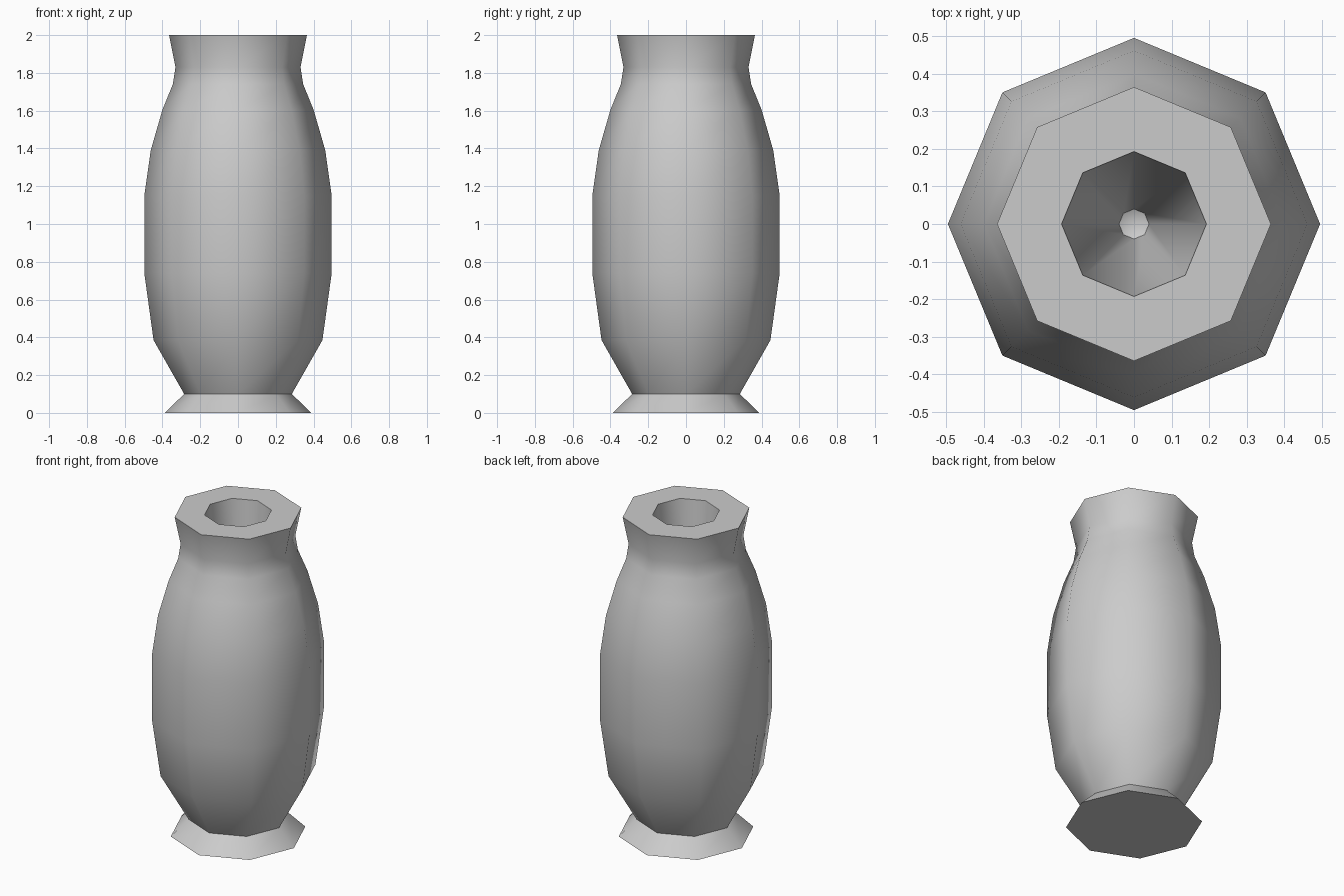
import bpy, bmesh, math

cube = bpy.data.objects.get("Cube")
if cube:
    bpy.data.objects.remove(cube, do_unlink=True)

SIDES = 8

# Material
clay = bpy.data.materials.new("grey_clay")
clay.use_nodes = True
colour = (0.6, 0.6, 0.6, 1)
clay.diffuse_color = colour
clay.node_tree.nodes["Principled BSDF"].inputs["Base Color"].default_value = colour

# Profile (radius, height): foot, belly, neck, rim, then down the bore
profile = [(0.388, 0), (0.285, 0.1), (0.447, 0.385), (0.496, 0.74),
           (0.496, 1.15), (0.462, 1.39), (0.4, 1.605), (0.345, 1.74),
           (0.331, 1.83), (0.365, 2), (0.193, 2), (0.04, 0.16)]


def lathe(name, points, tip_height):
    bm = bmesh.new()
    rings = []
    for r, z in points:
        angles = [math.tau * i / SIDES for i in range(SIDES)]
        rings.append([bm.verts.new((r * math.cos(a), r * math.sin(a), z)) for a in angles])
    for low, high in zip(rings, rings[1:]):
        for i in range(SIDES):
            j = (i + 1) % SIDES
            bm.faces.new((low[i], low[j], high[j], high[i]))
    # Flat underside and pointed bottom of the bore
    bm.faces.new(rings[0][::-1])
    tip = bm.verts.new((0, 0, tip_height))
    for i in range(SIDES):
        bm.faces.new((rings[-1][i], rings[-1][(i + 1) % SIDES], tip))
    bmesh.ops.recalc_face_normals(bm, faces=bm.faces)
    mesh = bpy.data.meshes.new(name)
    bm.to_mesh(mesh)
    bm.free()
    mesh.materials.append(clay)
    obj = bpy.data.objects.new(name, mesh)
    bpy.context.collection.objects.link(obj)
    return obj


vase = lathe("vase", profile, 0.14)
bpy.ops.object.select_all(action='DESELECT')
vase.select_set(True)
bpy.context.view_layer.objects.active = vase
bpy.ops.object.shade_smooth_by_angle(angle=math.radians(55))
